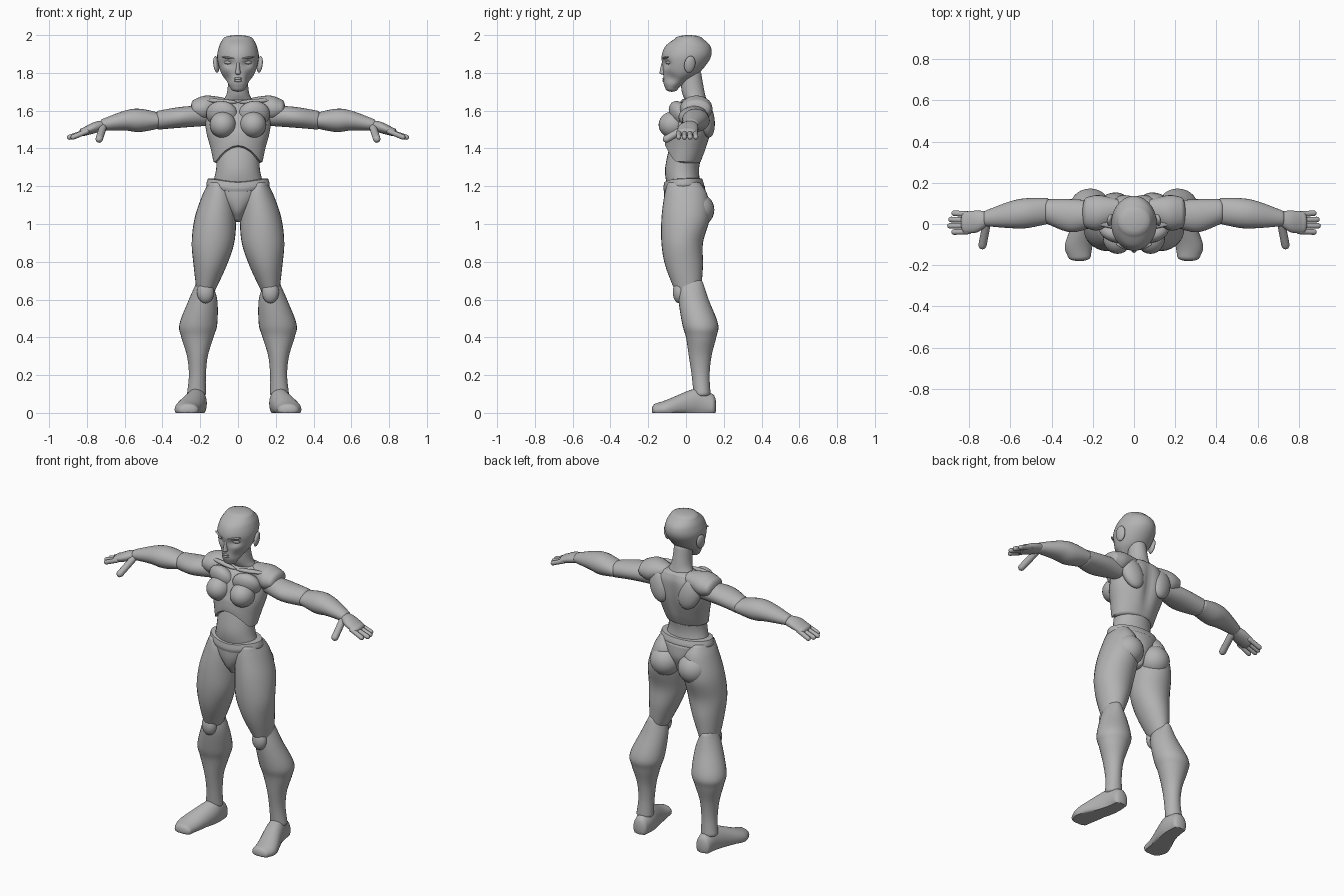
import bpy, bmesh, math
from mathutils import Vector, Matrix, Euler

if "Cube" in bpy.data.objects:
    bpy.data.objects.remove(bpy.data.objects["Cube"], do_unlink=True)

GREY = (.45, .45, .45, 1)
clay = bpy.data.materials.new("clay_grey")
clay.use_nodes = True
clay.diffuse_color = GREY
clay.node_tree.nodes["Principled BSDF"].inputs["Base Color"].default_value = GREY

# Maps a position along a loft and its two cross directions to x, y, z
ORDER = {"x": lambda along, first, second: (along, first, second),
         "y": lambda along, first, second: (first, along, second),
         "z": lambda along, first, second: (first, second, along)}


def finish(name, bm, mirror=False):
    """Turn a bmesh into one object, or into a left and right pair."""
    bmesh.ops.recalc_face_normals(bm, faces=bm.faces)
    sides = [("left_", 1), ("right_", -1)] if mirror else [("", 1)]
    for prefix, side in sides:
        if side < 0:
            bmesh.ops.scale(bm, vec=(-1, 1, 1), verts=bm.verts)
            bmesh.ops.reverse_faces(bm, faces=bm.faces)
        mesh = bpy.data.meshes.new(prefix + name)
        bm.to_mesh(mesh)
        mesh.shade_smooth()
        mesh.set_sharp_from_angle(angle=math.radians(50))
        mesh.materials.append(clay)
        bpy.context.collection.objects.link(bpy.data.objects.new(prefix + name, mesh))
    bm.free()


def spline(rows, steps):
    """Smoothly interpolate the rows of a section table."""
    rows = [Vector(row) for row in rows]
    result = []
    for i in range(len(rows) - 1):
        start, end = rows[i], rows[i + 1]
        before, after = rows[max(i - 1, 0)], rows[min(i + 2, len(rows) - 1)]
        for k in range(steps):
            u = k / steps
            result.append((start * 2 + (end - before) * u
                           + (before * 2 - start * 5 + end * 4 - after) * u ** 2
                           + (start * 3 - before - end * 3 + after) * u ** 3) / 2)
    return result + [rows[-1]]


def dome_sections(section, depth):
    """Shrinking sections that round off one end."""
    along, low_a, high_a, low_b, high_b = section
    mid_a, mid_b = (low_a + high_a) / 2, (low_b + high_b) / 2
    centre = Vector((along, mid_a, mid_a, mid_b, mid_b))
    for degrees in (25, 50, 70, 85):
        angle = math.radians(degrees)
        row = centre + (section - centre) * math.cos(angle)
        row[0] += depth * math.sin(angle)
        yield row


def loft(rows, axis="z", sides=28, steps=6, dome=.02):
    """Skin oval sections; each row is position, then bounds in both directions."""
    sections = spline(rows, steps)
    first = list(dome_sections(sections[0], -dome))
    last = list(dome_sections(sections[-1], dome))
    bm = bmesh.new()
    rings = []
    for along, low_a, high_a, low_b, high_b in first[::-1] + sections + last:
        ring = []
        for k in range(sides):
            angle = math.tau * k / sides
            a = (low_a + high_a + (high_a - low_a) * math.cos(angle)) / 2
            b = (low_b + high_b + (high_b - low_b) * math.sin(angle)) / 2
            ring.append(bm.verts.new(ORDER[axis](along, a, b)))
        rings.append(ring)
    for low, high in zip(rings, rings[1:]):
        for k in range(sides):
            n = (k + 1) % sides
            bm.faces.new((low[k], low[n], high[n], high[k]))
    bm.faces.new(rings[0])
    bm.faces.new(rings[-1])
    return bm


def centred(rows, **options):
    """Loft upwards from rows of height, half width, front and back."""
    return loft([(z, -half, half, front, back) for z, half, front, back in rows], **options)


def push(bm, centre, reach, move):
    """Softly move the surface around a point."""
    for v in bm.verts:
        distance = sum(((p - c) / r) ** 2 for p, c, r in zip(v.co, centre, reach))
        v.co += Vector(move) * math.exp(-distance)


def ball(name, centre, radii, tilt=(0, 0, 0), mirror=True):
    """A tilted ellipsoid, paired by default."""
    bm = bmesh.new()
    turn = Euler([math.radians(degrees) for degrees in tilt])
    place = Matrix.LocRotScale(Vector(centre), turn, Vector(radii))
    bmesh.ops.create_uvsphere(bm, u_segments=24, v_segments=14, radius=1, matrix=place)
    finish(name, bm, mirror)


def digit(name, start, end, radius):
    """A rounded finger between two points."""
    start, end = Vector(start), Vector(end)
    round_bounds = (-radius, radius, -radius, radius)
    bm = loft([(0, *round_bounds), ((end - start).length - radius, *round_bounds)],
              sides=12, dome=radius)
    turn = (end - start).to_track_quat("Z", "Y").to_matrix().to_4x4()
    bmesh.ops.transform(bm, matrix=Matrix.Translation(start) @ turn, verts=bm.verts)
    finish(name, bm, mirror=True)


# Head, with pressed eye sockets and cheeks
head = centred([(1.72, .04, -.11, -.04), (1.75, .06, -.12, 0), (1.8, .09, -.12, .07),
                (1.88, .11, -.13, .13), (1.94, .1, -.11, .13), (1.98, .08, -.06, .09)],
               sides=56, steps=8)
for side in (-1, 1):
    push(head, (side * .05, -.11, 1.85), (.03, .05, .02), (0, .02, 0))
    push(head, (side * .07, -.09, 1.77), (.03, .05, .03), (-side * .01, .01, 0))
finish("head", head)
finish("nose", centred([(1.8, .015, -.14, -.1), (1.83, .01, -.135, -.1), (1.88, .01, -.12, -.1)],
                       sides=16, dome=.01))
ball("eye", (.05, -.09, 1.855), (.025, .015, .01), (0, 0, 18))
ball("eyebrow", (.05, -.11, 1.88), (.04, .01, .006), (0, -8, 22))
ball("ear", (.115, .02, 1.845), (.014, .03, .045), (-8, 8, 15))
for lip, z in (("upper_lip", 1.77), ("lower_lip", 1.758)):
    ball(lip, (0, -.115, z), (.022, .01, .007), mirror=False)

# Neck
finish("neck", centred([(1.62, .1, .02, .12), (1.69, .06, -.02, .1), (1.8, .05, -.03, .08)]))

# Abdomen, and a rib cage with an arched lower front edge and a spine groove
finish("abdomen", centred([(1.2, .14, -.1, .08), (1.3, .115, -.11, .07), (1.48, .12, -.07, .11)]))
ribs = centred([(1.33, .13, -.11, .08), (1.4, .145, -.11, .11), (1.5, .17, -.1, .14),
                (1.6, .17, -.06, .145), (1.65, .12, -.01, .13)], sides=48, dome=.015)
for v in ribs.verts:
    if v.co.z < 1.5 and v.co.y < 0:
        arch = max(0, 1 - (v.co.x / .12) ** 2) * min(1, -v.co.y / .08)
        v.co.z += arch * (1.5 - v.co.z) / 2
push(ribs, (0, .14, 1.5), (.03, .08, .14), (0, -.02, 0))
finish("rib_cage", ribs)
ball("breast", (.08, -.07, 1.525), (.07, .075, .07))
ball("chest_muscle", (.085, -.035, 1.58), (.085, .05, .075), (25, 0, 12))
ball("shoulder_blade", (.105, .11, 1.555), (.065, .04, .1), (6, 18, -8))
ball("collar_bone", (.09, -.01, 1.65), (.09, .015, .012), (0, -4, 8))

# Hips: waistband dipping at the front, and briefs
band = centred([(1.19, .16, -.115, .09), (1.21, .168, -.12, .095), (1.24, .16, -.115, .085)],
               sides=40, dome=.005)
push(band, (0, -.12, 1.21), (.12, .08, .2), (0, 0, -.02))
finish("waistband", band)
finish("briefs", centred([(1.03, .03, -.07, .07), (1.07, .055, -.1, .085),
                          (1.13, .11, -.115, .105), (1.2, .155, -.115, .1)]))

# Legs
finish("thigh", loft([(.65, .12, .22, -.06, .08), (.78, .06, .235, -.11, .09),
                      (.9, .02, .245, -.13, .09), (1.03, .01, .23, -.13, .125),
                      (1.15, .02, .19, -.115, .115), (1.21, .06, .16, -.1, .08)]), True)
ball("buttock", (.095, .06, 1.075), (.09, .09, .09))
ball("kneecap", (.172, -.035, .64), (.045, .035, .06))
finish("calf", loft([(.1, .17, .27, .04, .13), (.2, .17, .26, .03, .125), (.3, .16, .27, .015, .135),
                     (.4, .13, .3, 0, .16), (.47, .11, .31, -.02, .17),
                     (.6, .11, .26, -.04, .12), (.69, .14, .22, -.04, .09)]), True)
foot = loft([(-.16, .21, .32, -.02, .05), (-.1, .2, .335, -.03, .07), (.02, .17, .29, -.03, .12),
             (.08, .165, .27, -.03, .13), (.14, .17, .26, -.03, .1)], axis="y")
for v in foot.verts:
    v.co.z = max(v.co.z, 0)
finish("foot", foot, True)

# Arms
finish("shoulder", loft([(.08, .02, .12, 1.6, 1.67), (.17, -.03, .14, 1.545, 1.68),
                         (.23, -.02, .13, 1.56, 1.66)], axis="x"), True)
finish("upper_arm", loft([(.16, 0, .11, 1.52, 1.63), (.3, -.04, .12, 1.51, 1.62),
                          (.42, 0, .12, 1.5, 1.6)], axis="x"), True)
finish("forearm", loft([(.42, 0, .125, 1.505, 1.59), (.52, -.02, .125, 1.487, 1.61),
                        (.6, -.02, .11, 1.495, 1.6), (.72, -.01, .065, 1.495, 1.555)],
                       axis="x", dome=.012), True)
finish("palm", loft([(.7, 0, .06, 1.5, 1.55), (.76, -.04, .065, 1.48, 1.54),
                     (.82, -.045, .06, 1.465, 1.51)], axis="x"), True)
fingers = (("index", .885), ("middle", .905), ("ring", .9), ("little", .885))
for i, (label, tip) in enumerate(fingers):
    y = .028 * i - .036
    digit(label + "_finger", (.8, y, 1.49), (tip, y * 1.1, 1.455), .0135)
digit("thumb", (.715, 0, 1.51), (.738, -.12, 1.44), .02)
